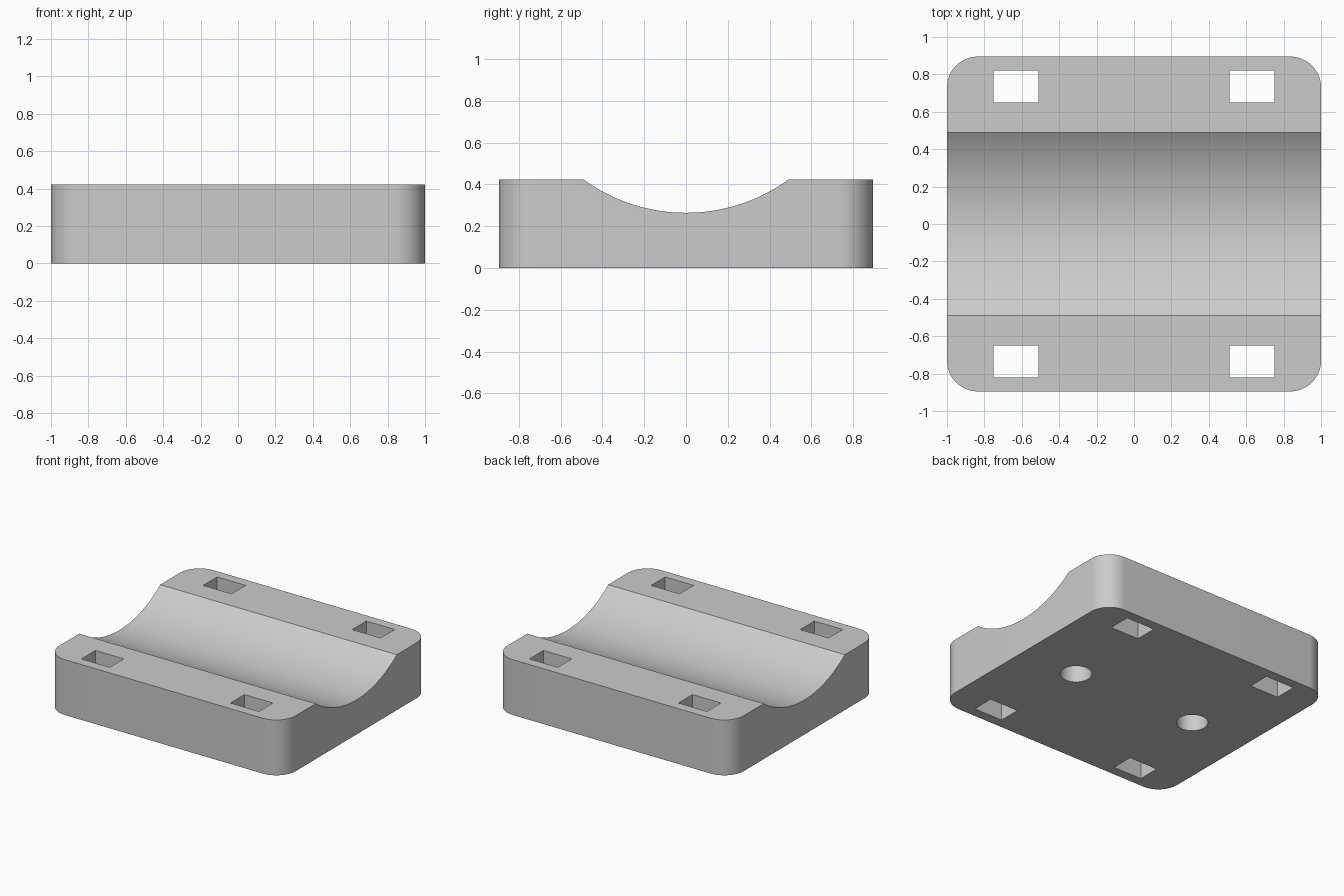
import bpy, bmesh
from math import cos, sin, pi, radians
from mathutils import Matrix

cube = bpy.data.objects.get("Cube")
if cube:
    bpy.data.objects.remove(cube, do_unlink=True)

HALF_X, HALF_Y, HEIGHT = 1.0, 0.895, 0.423
CORNER = 0.165
GROOVE_HALF, GROOVE_FLOOR = 0.49, 0.264
SIDES = (-1, 1)

grey = bpy.data.materials.new("plain grey")
grey.use_nodes = True
colour = (0.6, 0.6, 0.6, 1)
grey.diffuse_color = colour
grey.node_tree.nodes["Principled BSDF"].inputs["Base Color"].default_value = colour


def make_object(name, bm):
    bmesh.ops.recalc_face_normals(bm, faces=bm.faces)
    mesh = bpy.data.meshes.new(name)
    bm.to_mesh(mesh)
    bm.free()
    mesh.materials.append(grey)
    obj = bpy.data.objects.new(name, mesh)
    bpy.context.collection.objects.link(obj)
    return obj


def cylinder(name, radius, length, matrix, segments):
    bm = bmesh.new()
    bmesh.ops.create_cone(bm, cap_ends=True, segments=segments, radius1=radius,
                          radius2=radius, depth=length, matrix=matrix)
    return make_object(name, bm)


def box(name, centre, size):
    bm = bmesh.new()
    matrix = Matrix.Translation(centre) @ Matrix.Diagonal((*size, 1))
    bmesh.ops.create_cube(bm, size=1, matrix=matrix)
    return make_object(name, bm)


# Block with rounded vertical corners
bm = bmesh.new()
outline = []
for quarter, (sx, sy) in enumerate(((1, 1), (-1, 1), (-1, -1), (1, -1))):
    for i in range(17):
        a = (quarter + i / 16) * pi / 2
        outline.append(bm.verts.new((sx * (HALF_X - CORNER) + CORNER * cos(a),
                                     sy * (HALF_Y - CORNER) + CORNER * sin(a), 0)))
base = bm.faces.new(outline)
raised = bmesh.ops.extrude_face_region(bm, geom=[base], use_keep_orig=True)
for v in raised["geom"]:
    if isinstance(v, bmesh.types.BMVert):
        v.co.z = HEIGHT
block = make_object("saddle_block", bm)

# Shallow round groove running across the top
depth = HEIGHT - GROOVE_FLOOR
radius = (GROOVE_HALF ** 2 + depth ** 2) / (2 * depth)
cutters = [cylinder("groove_cutter", radius, 3,
                    Matrix.Translation((0, 0, GROOVE_FLOOR + radius))
                    @ Matrix.Rotation(pi / 2, 4, "Y"), 128)]

# Strap slots right through, and blind round holes underneath
for sx in SIDES:
    for sy in SIDES:
        cutters.append(box("slot_cutter", (sx * 0.63, sy * 0.735, 0.2), (0.24, 0.17, 1)))
    cutters.append(cylinder("hole_cutter", 0.11, 0.4,
                            Matrix.Translation((sx * 0.525, 0, 0)), 48))

# Cut everything, then discard the cutters
bpy.ops.object.select_all(action="DESELECT")
bpy.context.view_layer.objects.active = block
block.select_set(True)
for cutter in cutters:
    cutter.hide_render = True
    mod = block.modifiers.new("cut", "BOOLEAN")
    mod.operation = "DIFFERENCE"
    mod.solver = "EXACT"
    mod.object = cutter
    bpy.ops.object.modifier_apply(modifier=mod.name)
for cutter in cutters:
    bpy.data.objects.remove(cutter, do_unlink=True)

bpy.ops.object.shade_smooth_by_angle(angle=radians(20))
